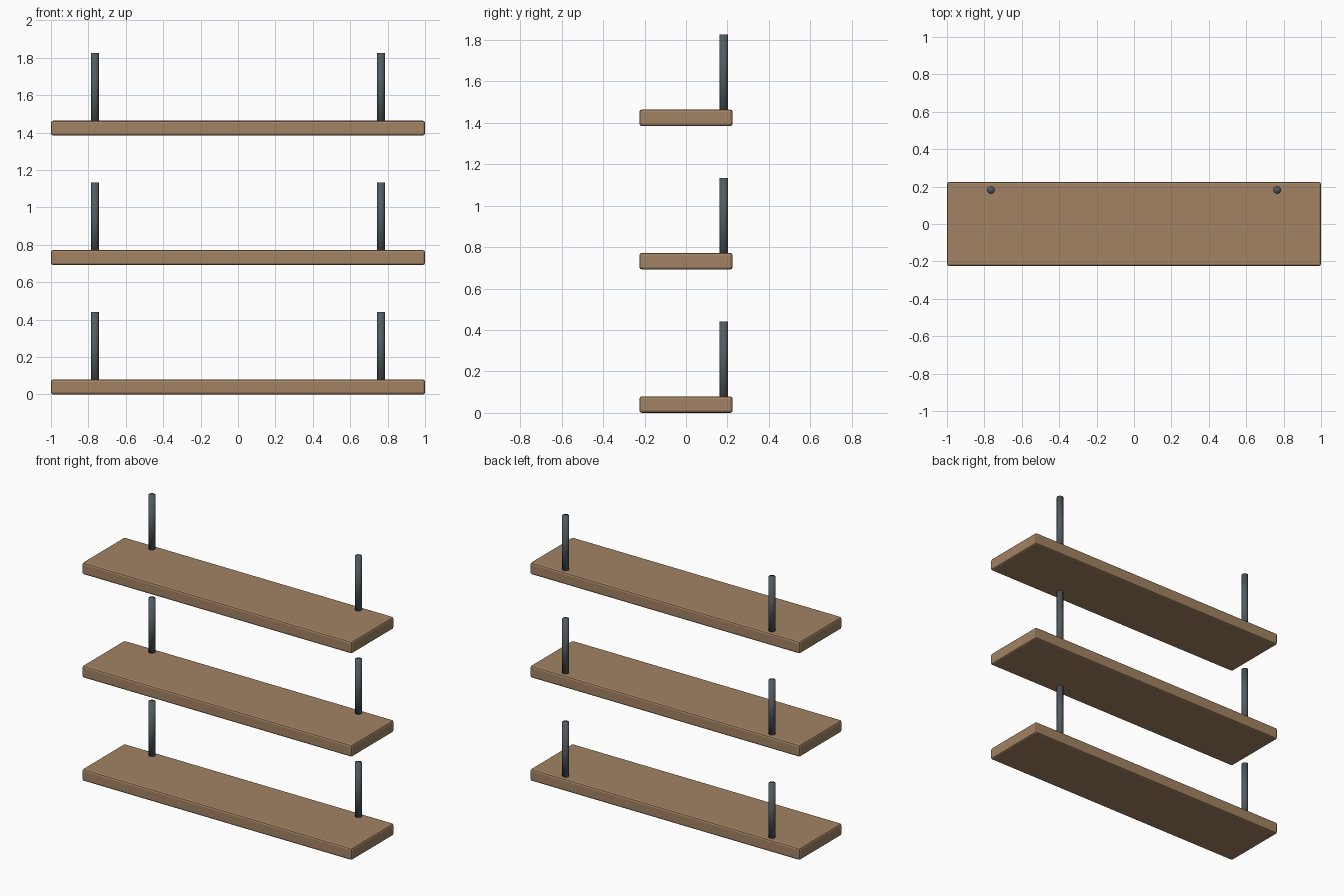
import bpy

cube = bpy.data.objects.get("Cube")
if cube:
    bpy.data.objects.remove(cube, do_unlink=True)


def material(name, rgb):
    mat = bpy.data.materials.new(name)
    mat.use_nodes = True
    mat.diffuse_color = (*rgb, 1)
    mat.node_tree.nodes["Principled BSDF"].inputs["Base Color"].default_value = (*rgb, 1)
    return mat


wood = material("warm wood", (0.36, 0.225, 0.123))
metal = material("dark metal", (0.085, 0.105, 0.115))

LENGTH, DEPTH, THICK = 2.0, 0.45, 0.08
SPACING = 0.692
POST_X, POST_Y, POST_R, POST_TOP = 0.765, 0.182, 0.021, 0.442


# Board with softened edges
def add_shelf(name, z):
    bpy.ops.mesh.primitive_cube_add(size=1, location=(0, 0, z + THICK / 2))
    shelf = bpy.context.object
    shelf.name = name
    shelf.scale = (LENGTH, DEPTH, THICK)
    bpy.ops.object.transform_apply(location=False, rotation=False, scale=True)
    shelf.data.materials.append(wood)
    bevel = shelf.modifiers.new("soft edges", "BEVEL")
    bevel.width = 0.012
    bevel.segments = 2


# Round post rising from inside the board
def add_post(name, x, z):
    bottom = z + THICK / 2
    height = z + POST_TOP - bottom
    bpy.ops.mesh.primitive_cylinder_add(vertices=16, radius=POST_R, depth=height,
                                        location=(x, POST_Y, bottom + height / 2))
    post = bpy.context.object
    post.name = name
    post.data.materials.append(metal)
    bpy.ops.object.shade_smooth()


for i, level in enumerate(("lower", "middle", "upper")):
    add_shelf(level + "_shelf", i * SPACING)
    for side, x in (("left", POST_X), ("right", -POST_X)):
        add_post(f"{level}_{side}_post", x, i * SPACING)
